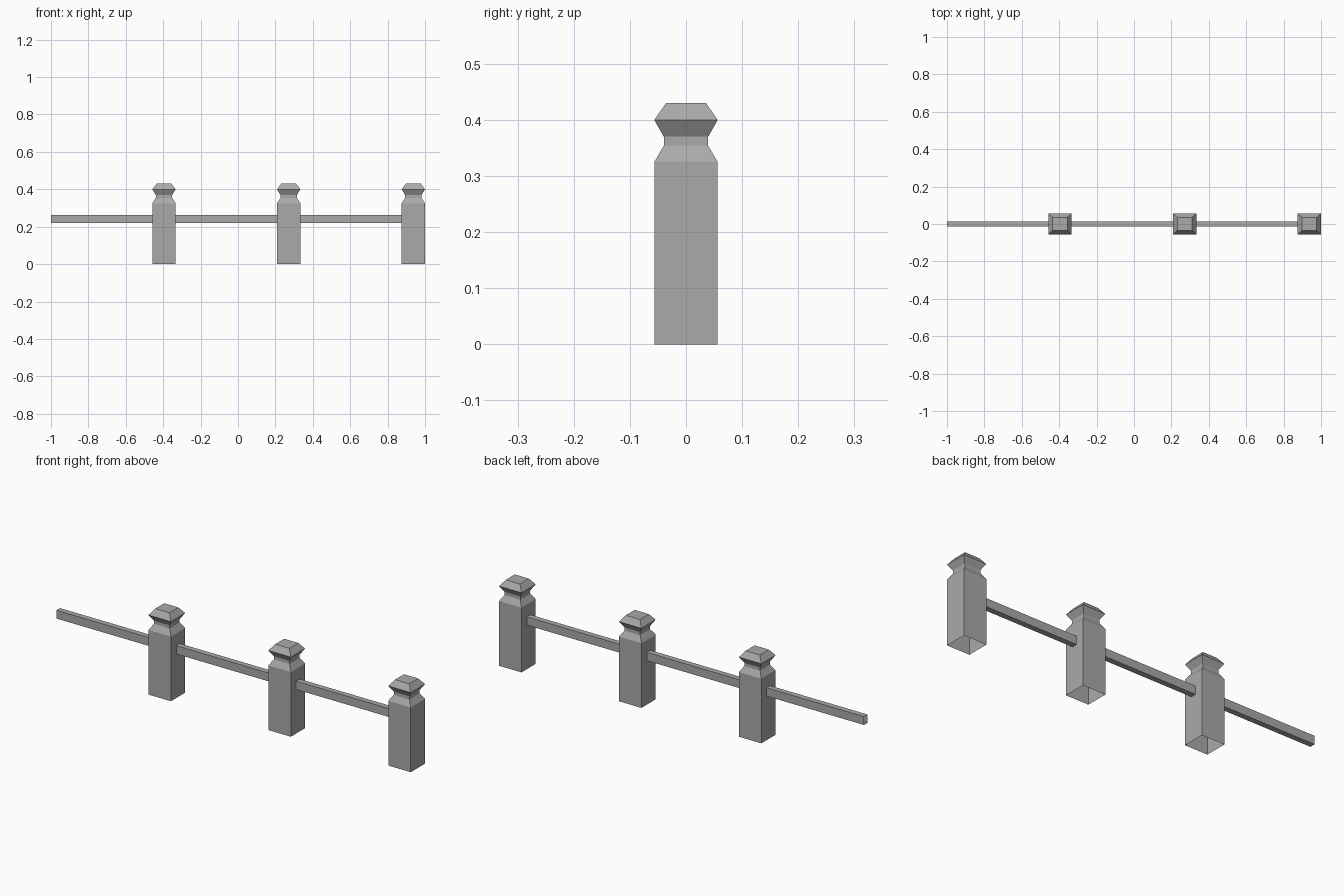
import bpy, bmesh

cube = bpy.data.objects.get("Cube")
if cube:
    bpy.data.objects.remove(cube, do_unlink=True)

grey = bpy.data.materials.new("stone_grey")
grey.use_nodes = True
colour = (0.4, 0.4, 0.4, 1)
grey.diffuse_color = colour
grey.node_tree.nodes["Principled BSDF"].inputs["Base Color"].default_value = colour


def skin(name, rings, cap_end=False):
    """Join a series of four-cornered rings into one flat-shaded shell."""
    bm = bmesh.new()
    loops = [[bm.verts.new(p) for p in ring] for ring in rings]
    for a, b in zip(loops, loops[1:]):
        for i in range(4):
            j = (i + 1) % 4
            bm.faces.new((a[i], a[j], b[j], b[i]))
    if cap_end:
        bm.faces.new(loops[-1])
    mesh = bpy.data.meshes.new(name)
    bm.to_mesh(mesh)
    bm.free()
    mesh.materials.append(grey)
    obj = bpy.data.objects.new(name, mesh)
    bpy.context.collection.objects.link(obj)
    return obj


CORNERS = [(-1, -1), (1, -1), (1, 1), (-1, 1)]
HALF_X, HALF_Y = 0.0625, 0.0565
SPACING = 2 / 3

# Post outline: width factor, height (open underneath)
POST = [(1, 0), (1, 0.325), (0.7, 0.354), (0.7, 0.37), (1, 0.4), (0.63, 0.43)]
RAIL_HALF_Y, RAIL_HALF_Z, RAIL_Z = 0.014, 0.021, 0.242

for n, side in enumerate(("right", "middle", "left")):
    start = -1 + n * SPACING
    end = start + SPACING
    post_x = end - HALF_X

    # Square post with a pinched neck and bevelled cap
    skin(side + "_post",
         [[(post_x + sx * HALF_X * w, sy * HALF_Y * w, z) for sx, sy in CORNERS]
          for w, z in POST], cap_end=True)

    # Rail leading up to the post, open at its ends
    skin(side + "_rail",
         [[(x, sy * RAIL_HALF_Y, RAIL_Z + sz * RAIL_HALF_Z) for sy, sz in CORNERS]
          for x in (start, post_x - HALF_X)])
